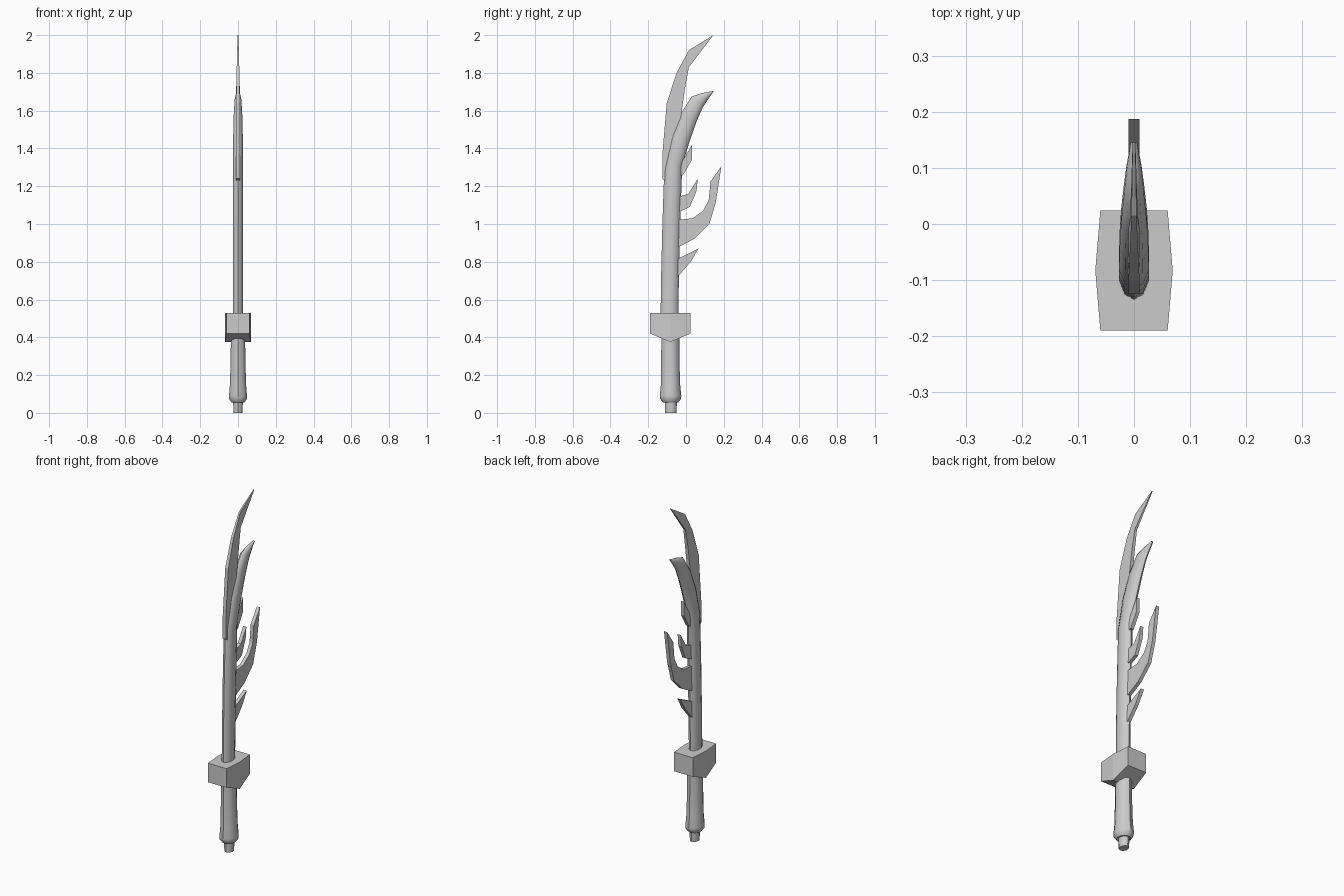
import bpy, bmesh
from math import sin, cos, tau

cube = bpy.data.objects.get("Cube")
if cube:
    bpy.data.objects.remove(cube, do_unlink=True)

grey = bpy.data.materials.new("plain grey")
grey.use_nodes = True
grey.diffuse_color = (0.6, 0.6, 0.6, 1)
grey.node_tree.nodes["Principled BSDF"].inputs["Base Color"].default_value = (0.6, 0.6, 0.6, 1)


def finish(bm, name, smooth=False):
    bmesh.ops.recalc_face_normals(bm, faces=bm.faces)
    mesh = bpy.data.meshes.new(name)
    bm.to_mesh(mesh)
    bm.free()
    obj = bpy.data.objects.new(name, mesh)
    bpy.context.collection.objects.link(obj)
    mesh.materials.append(grey)
    if smooth:
        bpy.ops.object.select_all(action="DESELECT")
        obj.select_set(True)
        bpy.context.view_layer.objects.active = obj
        bpy.ops.object.shade_smooth_by_angle(angle=0.7)
    return obj


def loft(name, sections, sides=10):
    """Oval tube; each section is front (y, z), back (y, z), half width."""
    bm = bmesh.new()
    rings = []
    for y0, z0, y1, z1, w in sections:
        ring = []
        for i in range(sides):
            a = tau * i / sides
            t = (1 - cos(a)) / 2
            ring.append(bm.verts.new((w * sin(a), y0 + (y1 - y0) * t, z0 + (z1 - z0) * t)))
        rings.append(ring)
    for low, high in zip(rings, rings[1:]):
        for i in range(sides):
            j = (i + 1) % sides
            bm.faces.new((low[i], low[j], high[j], high[i]))
    bm.faces.new(rings[0])
    bm.faces.new(rings[-1])
    return finish(bm, name, True)


def plate(name, outline, half=lambda y, z: 0.01):
    """Flat side outline (y, z), given thickness across x."""
    bm = bmesh.new()
    left = [bm.verts.new((half(y, z), y, z)) for y, z in outline]
    right = [bm.verts.new((-half(y, z), y, z)) for y, z in outline]
    bm.faces.new(left)
    bm.faces.new(right)
    for i in range(len(outline)):
        j = (i + 1) % len(outline)
        bm.faces.new((left[i], left[j], right[j], right[i]))
    return finish(bm, name)


# Grip with flared end and peg
def level(z, y, depth, w):
    return (y - depth, z, y + depth, z, w)


loft("grip", [level(0.055, -0.082, 0.04, 0.036), level(0.075, -0.082, 0.056, 0.05),
              level(0.09, -0.082, 0.057, 0.05), level(0.15, -0.082, 0.051, 0.045),
              level(0.25, -0.083, 0.049, 0.042), level(0.42, -0.083, 0.047, 0.039)])
loft("pommel_peg", [level(0, -0.08, 0.03, 0.024), level(0.07, -0.08, 0.032, 0.028)])

# Guard: block with pointed underside, slightly wider in the middle
bm = bmesh.new()
rows = []
for y, low, w in ((-0.19, 0.42, 0.06), (-0.083, 0.375, 0.069), (0.024, 0.42, 0.06)):
    rows.append([bm.verts.new(p) for p in
                 ((-w, y, low), (w, y, low), (w, y, 0.53), (-w, y, 0.53))])
for a, b in zip(rows, rows[1:]):
    for i in range(4):
        j = (i + 1) % 4
        bm.faces.new((a[i], a[j], b[j], b[i]))
bm.faces.new(rows[0])
bm.faces.new(rows[-1])
finish(bm, "guard")

# Curved main blade
loft("blade", [level(0.5, -0.088, 0.047, 0.028), level(0.75, -0.084, 0.047, 0.028),
               level(1.0, -0.078, 0.047, 0.028),
               (-0.115, 1.29, -0.02, 1.31, 0.028), (-0.077, 1.46, 0.02, 1.44, 0.027),
               (-0.024, 1.59, 0.055, 1.54, 0.024), (0.03, 1.675, 0.09, 1.62, 0.019),
               (0.08, 1.692, 0.118, 1.662, 0.014), (0.145, 1.705, 0.145, 1.7, 0.006)])

# Tall thin blade rising along the front edge
plate("front_flame", [(-0.1, 1.22), (-0.125, 1.24), (-0.125, 1.37), (-0.102, 1.64),
                      (-0.05, 1.8), (0.015, 1.92), (0.145, 2.0), (0.015, 1.83),
                      (-0.005, 1.72), (-0.025, 1.58), (-0.06, 1.4)],
      lambda y, z: 0.01 if z < 1.7 else 0.01 - 0.025 * (z - 1.7))

# Curved prongs on the back edge
plate("lower_prong", [(-0.06, 0.81), (-0.035, 0.82), (0.066, 0.87), (0.025, 0.8),
                      (-0.035, 0.73), (-0.06, 0.71)])
plate("large_prong", [(-0.06, 1.02), (0.035, 1.03), (0.09, 1.07), (0.12, 1.125),
                      (0.13, 1.225), (0.187, 1.305), (0.158, 1.115), (0.124, 1.0),
                      (0.045, 0.922), (-0.035, 0.88), (-0.06, 0.87)])
plate("middle_prong", [(-0.06, 1.14), (-0.035, 1.145), (0.013, 1.16), (0.062, 1.24),
                       (0.056, 1.175), (0.02, 1.09), (-0.035, 1.065), (-0.06, 1.06)])
plate("upper_prong", [(-0.04, 1.3), (-0.015, 1.34), (0.032, 1.42), (0.032, 1.34),
                      (-0.015, 1.26), (-0.04, 1.25)])
